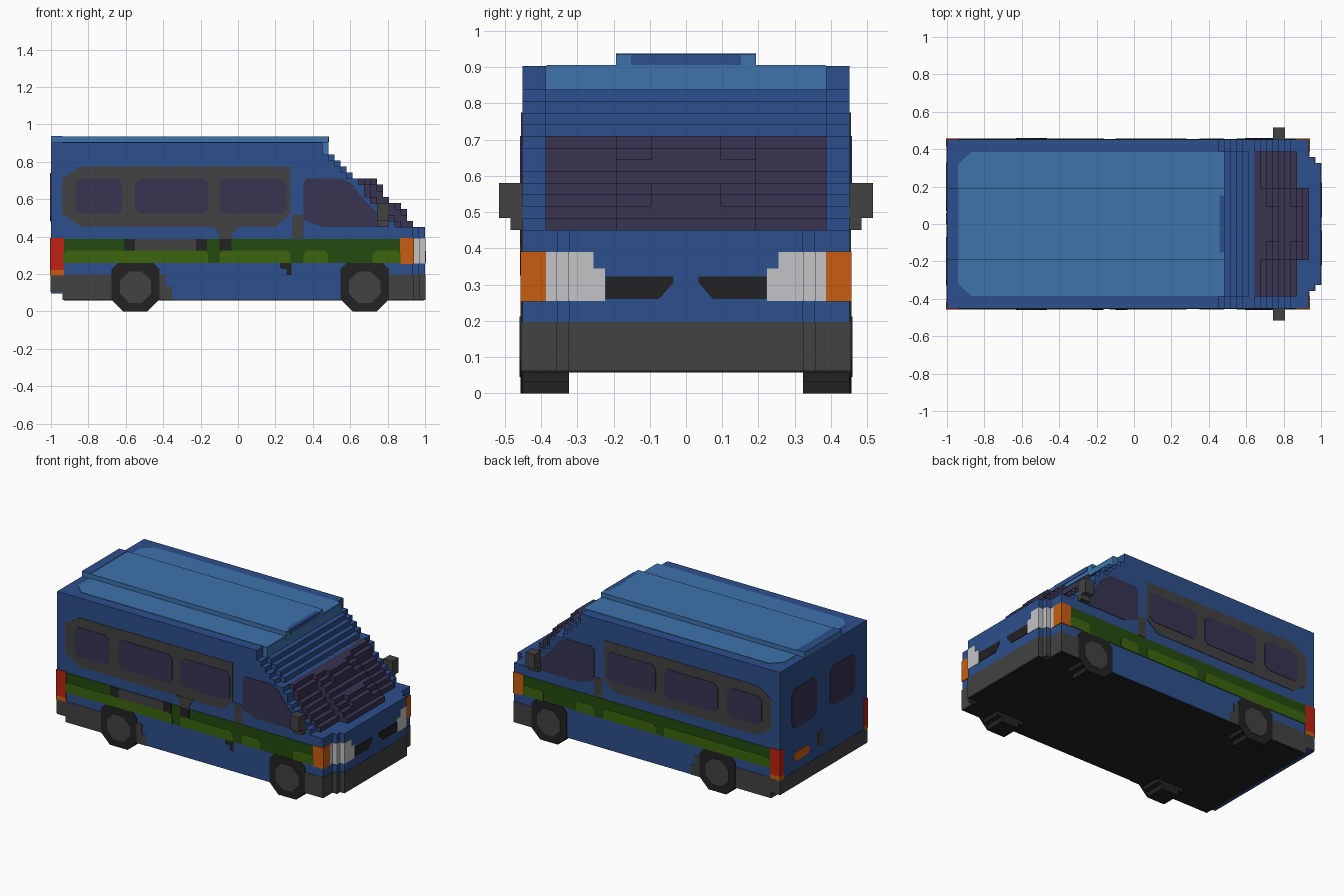
import bpy, bmesh, math

cube = bpy.data.objects.get("Cube")
if cube:
    bpy.data.objects.remove(cube, do_unlink=True)

V = 2 / 62          # block size: the van is 62 blocks long
W = 14              # half width in blocks


def lin(c):
    c /= 255
    return c / 12.92 if c < 0.04045 else ((c + 0.055) / 1.055) ** 2.4


def material(name, *rgb):
    m = bpy.data.materials.new(name)
    col = [lin(c) for c in rgb] + [1]
    m.use_nodes = True
    m.diffuse_color = col
    m.node_tree.nodes["Principled BSDF"].inputs["Base Color"].default_value = col
    return m


BLUE = material("body_blue", 45, 79, 140)
SKY = material("roof_light_blue", 62, 115, 171)
GLASS = material("dark_glass", 55, 51, 81)
GREY = material("trim_grey", 66, 66, 66)
BLACK = material("black", 34, 34, 34)
DGREEN = material("dark_green", 36, 76, 15)
LGREEN = material("light_green", 60, 101, 13)
ORANGE = material("orange", 200, 93, 16)
RED = material("red", 190, 35, 18)
WHITE = material("lamp_white", 196, 196, 198)


def finish(name, bm, mat):
    bmesh.ops.recalc_face_normals(bm, faces=bm.faces)
    me = bpy.data.meshes.new(name)
    bm.to_mesh(me)
    bm.free()
    me.materials.append(mat)
    ob = bpy.data.objects.new(name, me)
    bpy.context.collection.objects.link(ob)
    return ob


def blocks(name, mat, boxes, grow=0.0):
    """Boxes (x0, x1, y0, y1, z0, z1) in block units, joined as one part."""
    bm = bmesh.new()
    for b in boxes:
        vs = bmesh.ops.create_cube(bm, size=1)["verts"]
        for v in vs:
            for i in range(3):
                lo, hi = b[2 * i] * V - grow, b[2 * i + 1] * V + grow
                v.co[i] = hi if v.co[i] > 0 else lo
    return finish(name, bm, mat)


def both(boxes):
    """Repeat boxes on the other side of the van."""
    return boxes + [(a, b, -d, -c, e, f) for a, b, c, d, e, f in boxes]


def plate(name, mat, pts, axis, base, thick):
    """Flat outline lifted from a surface; axis is the outline's normal."""
    def place(p, d):
        return {"x": (d, p[0], p[1]), "y": (p[0], d, p[1]), "z": (p[0], p[1], d)}[axis]
    bm = bmesh.new()
    f = bm.faces.new([bm.verts.new(place(p, base)) for p in pts])
    ext = bmesh.ops.extrude_face_region(bm, geom=[f])["geom"]
    shift = [b - a for a, b in zip(place((0, 0), base), place((0, 0), base + thick))]
    bmesh.ops.translate(bm, vec=shift, verts=[g for g in ext if isinstance(g, bmesh.types.BMVert)])
    return finish(name, bm, mat)


def rect(x0, x1, z0, z1, c=0.0):
    """Rectangle with chamfered corners."""
    if not c:
        return [(x0, z0), (x1, z0), (x1, z1), (x0, z1)]
    return [(x0 + c, z0), (x1 - c, z0), (x1, z0 + c), (x1, z1 - c),
            (x1 - c, z1), (x0 + c, z1), (x0, z1 - c), (x0, z0 + c)]


def side(name, mat, pts, s, thick):
    return plate(name, mat, pts, "y", s * W * V, s * thick)


# Lower body with stepped nose corners
nose = [(W, 29), (11, 30), (10, 31)]
lower = [(-29, x, -y, y, 2, 3) for y, x in nose] + [(-31, x, -y, y, 3, 14) for y, x in nose]
blocks("lower_body", BLUE, lower)

# Windscreen steps: layer -> reach of the edge, middle and centre
screen = {14: (27, 29, 29), 15: (26, 28, 28), 16: (25, 27, 28), 17: (24, 26, 27),
          18: (23, 25, 25), 19: (22, 24, 24), 20: (22, 23, 24), 21: (21, 22, 23)}
upper, glass = [], []
for z, reach in screen.items():
    upper.append((-31, reach[0] - 1, -W, W, z, z + 1))
    glass += [(17, x, -y, y, z, z + 1) for x, y in zip(reach, (12, 6, 3))]
for z, x in {22: 19, 23: 18, 24: 17, 25: 16}.items():
    upper += [(-31, x - 1, -W, W, z, z + 1), (0, x, -12, 12, z, z + 1)]
upper.append((-31, 14, -W, W, 26, 28))
blocks("upper_body", BLUE, upper)
blocks("windscreen", GLASS, glass)

# Roof
blocks("roof_front_edge", SKY, [(12, 15, -12, 12, 26, 28)])
plate("roof_panel", SKY, [(0.48, -0.385), (0.48, 0.385), (-0.87, 0.385), (-0.94, 0.32),
                          (-0.94, -0.32), (-0.87, -0.385)], "z", 28 * V, 0.003)
blocks("roof_rail", SKY, [(-31, 15, -6, 6, 28, 29)])
blocks("roof_rail_rear", BLUE, [(-30.9, -29.2, -5.9, 5.9, 28.2, 29)], 0.003)
blocks("roof_rail_front", BLUE, [(14.3, 15, -4.6, 4.6, 28.2, 28.9)], 0.0035)

# Bumpers, rear skirt and underside
blocks("front_bumper", GREY, [(25, x, -y, y, 2, 6) for y, x in nose], 0.003)
blocks("rear_bumper", GREY, [(-31, -20, -W, W, 3.3, 6), (-29, -20, -W, W, 2, 4)]
       + both([(-14, -12, 13, W, 2, 6), (-12, -11, 13, W, 2, 4)]), 0.003)
blocks("underside", BLACK, [(-28.8, 28.8, -13.8, 13.8, 1.8, 2.2), (28, 30.8, -9.8, 9.8, 1.8, 2.2)])

# Wheels
for wx, label in ((21, "front"), (-17, "rear")):
    rows = [2, 3, 4, 4, 4, 4, 4, 3]
    blocks(label + "_wheels", BLACK,
           both([(wx - h, wx + h, 10, W, z, z + 1) for z, h in enumerate(rows)]), 0.0)
    for s in (1, -1):
        disc = [(wx * V + h * V, z * V) for h, z in [(-4, 2), (-3, 1), (-2, 0), (2, 0), (3, 1), (4, 2),
                                                    (4, 7), (3, 8), (-3, 8), (-4, 7)]]
        side(label + "_tyre_face", BLACK, disc, s, 0.005)
        hub = [(wx * V + 2.8 * V * math.cos((i + .5) * math.pi / 4),
                4 * V + 2.8 * V * math.sin((i + .5) * math.pi / 4)) for i in range(8)]
        side(label + "_hub", GREY, hub, s, 0.008)

# Side glazing, stripes and pillar trims
panel = [(-0.94, 0.52), (-0.84, 0.452), (0.20, 0.452), (0.28, 0.52),
         (0.28, 0.775), (-0.84, 0.775), (-0.94, 0.71)]
cab_glass = [(0.35, 0.49), (0.45, 0.452), (0.80, 0.452), (0.75, 0.52), (0.67, 0.60),
             (0.61, 0.68), (0.56, 0.71), (0.37, 0.71), (0.35, 0.69)]
for s, tag in ((1, "left"), (-1, "right")):
    side(tag + "_window_panel", GREY, panel, s, 0.003)
    for x0, x1 in ((-0.87, -0.62), (-0.55, -0.16), (-0.10, 0.26)):
        side(tag + "_side_window", GLASS, rect(x0, x1, 0.52, 0.71, 0.025), s, 0.006)
    side(tag + "_cab_window", GLASS, cab_glass, s, 0.003)
    side(tag + "_pillar_trim", GREY, rect(0.29, 0.35, 0.39, 0.516), s, 0.003)
    side(tag + "_stripe", DGREEN, rect(-0.935, 0.87, 0.258, 0.387), s, 0.003)
    for x0, x1 in ((-0.935, -0.16), (-0.10, 0.28), (0.35, 0.48), (0.72, 0.87)):
        pts = [(x0, 0.258), (x1, 0.258), (x1, 0.31), (x1 - 0.02, 0.325), (x0 + 0.02, 0.325), (x0, 0.31)]
        side(tag + "_lower_stripe", LGREEN, pts, s, 0.005)

# Sliding door fittings on the right side only
side("door_rail", GREY, rect(-0.55, -0.22, 0.325, 0.387), -1, 0.006)
for x0, x1 in ((-0.61, -0.55), (-0.225, -0.165), (-0.10, -0.035)):
    side("door_catch", BLACK, rect(x0, x1, 0.325, 0.387), -1, 0.007)
side("door_handle", GREY, [(-0.10, 0.387), (-0.035, 0.387), (-0.035, 0.41), (0.0, 0.455),
                           (-0.13, 0.455), (-0.10, 0.41)], -1, 0.006)
side("door_notch", BLACK, [(0.225, 0.258), (0.225, 0.23), (0.26, 0.225), (0.26, 0.195),
                           (0.285, 0.195), (0.285, 0.258)], -1, 0.004)

# Wing mirrors
blocks("wing_mirrors", GREY, both([(23, 25, 14, 15, 14, 18), (23, 25, 15, 16, 15, 18)]))

# Front lamps and grille slots
blocks("headlamps", WHITE, both([(28, 31, 7, 8, 8, 10.6), (28, 31, 8, 10, 8, 12),
                                 (28, 30, 9, 11, 8, 12), (28, 29, 10, 12, 8, 12)]), 0.003)
blocks("front_indicators", ORANGE, both([(27, 29, 12.1, W, 8, 12)]), 0.0045)
for s in (1, -1):
    slot = [(0.222, 0.26), (0.222, 0.322), (0.035, 0.322), (0.035, 0.305), (0.075, 0.26)]
    plate("grille_slot", BLACK, [(s * y, z) for y, z in slot], "x", 31 * V, 0.004)

# Rear lamps, windows and fittings
blocks("rear_lamps", RED, both([(-31, -29, 13, W, 7, 12)]), 0.0045)
blocks("rear_indicators", ORANGE, both([(-31, -29, 13, W, 6.1, 6.9)]), 0.004)
for y0, y1 in ((0.07, 0.33), (-0.33, -0.07)):
    plate("rear_window", GLASS, rect(y0, y1, 0.48, 0.74, 0.03), "x", -1, -0.004)
plate("rear_handle", GREY, rect(0.0, 0.06, 0.27, 0.36, 0.012), "x", -1, -0.004)
plate("rear_marker", ORANGE, rect(0.15, 0.31, 0.26, 0.32, 0.02), "x", -1, -0.004)
